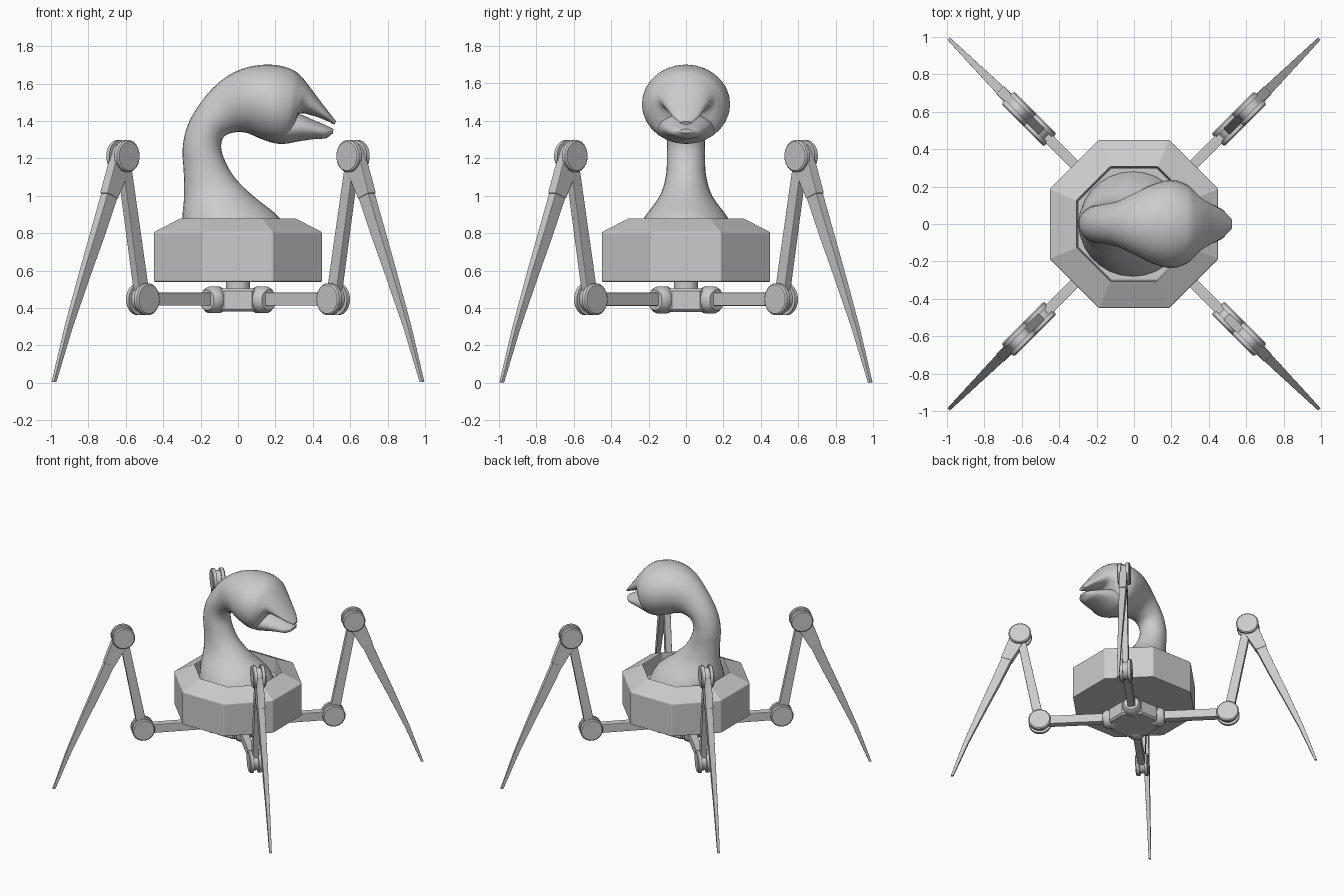
import bpy, bmesh
from math import sin, cos, pi, radians
from mathutils import Vector, Matrix

if "Cube" in bpy.data.objects:
    bpy.data.objects.remove(bpy.data.objects["Cube"])


def loft(name, rings, bevel=0, smooth=False):
    """Skin a list of equal-length point rings and cap both ends."""
    bm = bmesh.new()
    vs = [[bm.verts.new(p) for p in r] for r in rings]
    n = len(vs[0])
    for a, b in zip(vs, vs[1:]):
        for i in range(n):
            j = (i + 1) % n
            bm.faces.new((a[i], a[j], b[j], b[i]))
    bm.faces.new(vs[0][::-1])
    bm.faces.new(vs[-1])
    bmesh.ops.recalc_face_normals(bm, faces=bm.faces)
    me = bpy.data.meshes.new(name)
    bm.to_mesh(me)
    bm.free()
    ob = bpy.data.objects.new(name, me)
    bpy.context.collection.objects.link(ob)
    if bevel:
        m = ob.modifiers.new("bevel", "BEVEL")
        m.width = bevel
        m.segments = 2
    if smooth:
        bpy.ops.object.select_all(action='DESELECT')
        bpy.context.view_layer.objects.active = ob
        ob.select_set(True)
        bpy.ops.object.shade_smooth_by_angle(angle=radians(40))
    return ob


def circle(r, h, n, axis='Z', off=(0, 0, 0), turn=0.5):
    """Ring of n points around an axis at height h."""
    o, pts = Vector(off), []
    for i in range(n):
        a = 2 * pi * (i + turn) / n
        u, v = r * cos(a), r * sin(a)
        p = {'Z': (u, v, h), 'Y': (u, h, v), 'X': (h, u, v)}[axis]
        pts.append(o + Vector(p))
    return pts


def spline(keys, steps):
    """Catmull-Rom interpolation of tuples."""
    k = [Vector(q) for q in keys]
    out = []
    for i in range(len(k) - 1):
        p0, p1, p2, p3 = k[max(i - 1, 0)], k[i], k[i + 1], k[min(i + 2, len(k) - 1)]
        for s in range(steps):
            t = s / steps
            out.append(0.5 * (2 * p1 + (p2 - p0) * t + (2 * p0 - 5 * p1 + 4 * p2 - p3) * t * t
                              + (3 * p1 - p0 - 3 * p2 + p3) * t ** 3))
    return out + [k[-1]]


def organic(name, keys, steps=5, n=28):
    """Loft ellipses given as (x, z) of two opposite edge points and a half width."""
    rings = []
    for ax, az, bx, bz, w in spline(keys, steps):
        a, b = Vector((ax, 0, az)), Vector((bx, 0, bz))
        c, h = (a + b) / 2, (b - a) / 2
        rings.append([c + h * cos(2 * pi * i / n) + Vector((0, w * sin(2 * pi * i / n), 0))
                      for i in range(n)])
    return loft(name, rings, smooth=True)


def bar(name, secs, bevel=0.004):
    """Rectangular limb; sections are (centre r, z, half depth, half width, tilt)."""
    rings = []
    for r, z, d, w, tilt in secs:
        u = Vector((cos(tilt), 0, sin(tilt))) * d
        c, y = Vector((r, 0, z)), Vector((0, w, 0))
        rings.append([c - u - y, c + u - y, c + u + y, c - u + y])
    return loft(name, rings, bevel)


# Octagonal body with sloped shoulder and a sunken opening
k = 1 / cos(pi / 8)
loft("body", [circle(a * k, z, 8) for a, z in
              ((.45, .54), (.45, .805), (.305, .88), (.300, .76))], bevel=.006)

# Neck and head, from the flared base to the upper beak
organic("neck_and_head", [
    (.28, .77, -.295, .77, .28), (.225, .88, -.298, .88, .225),
    (.08, 1.0, -.288, 1.0, .140), (-.02, 1.1, -.290, 1.12, .107),
    (-.075, 1.2, -.296, 1.25, .102), (-.09, 1.27, -.275, 1.36, .102),
    (-.07, 1.32, -.225, 1.46, .108), (-.01, 1.34, -.14, 1.57, .125),
    (.05, 1.335, -.04, 1.65, .165), (.12, 1.305, .07, 1.692, .210),
    (.20, 1.280, .19, 1.70, .236), (.26, 1.282, .29, 1.675, .215),
    (.29, 1.33, .345, 1.63, .180), (.325, 1.435, .385, 1.58, .142),
    (.40, 1.428, .435, 1.513, .105), (.47, 1.403, .485, 1.448, .070),
    (.515, 1.380, .525, 1.398, .028)])
# Lower beak
organic("lower_beak", [
    (.19, 1.285, .20, 1.46, .17), (.25, 1.278, .27, 1.445, .155),
    (.33, 1.292, .34, 1.432, .135), (.40, 1.302, .41, 1.402, .110),
    (.47, 1.308, .475, 1.375, .078), (.508, 1.335, .51, 1.357, .033)])

# Turntable post and leg hub under the body
loft("hub_post", [circle(.066, z, 20) for z in (.49, .545)], smooth=True)
loft("leg_hub", [circle(r, z, 8) for r, z in
                 ((.18, .38), (.195, .393), (.195, .49), (.18, .503))])

# One leg along +x, then turned to the four diagonals
KNEE, TOP = (.72, 0, .447), (.87, 0, 1.212)
leg = [
    loft("leg_socket", [circle(r, x, 20, 'X', (0, 0, .443)) for x, r in
                        ((.13, .06), (.15, .072), (.21, .072), (.235, .055))], smooth=True),
    bar("leg_arm", [(.20, .447, .035, .028, pi / 2), (.70, .447, .035, .028, pi / 2)]),
    bar("leg_thigh", [(.725, .46, .036, .024, -.19), (.868, 1.20, .031, .024, -.19)]),
    bar("leg_shin_sleeve", [(.88, 1.20, .062, .027, .36), (.975, 1.0, .043, .029, .36)]),
    bar("leg_shin", [(.965, 1.02, .039, .026, .4), (1.06, .80, .034, .023, .4),
                     (1.15, .60, .028, .019, .36), (1.28, .30, .018, .014, .28),
                     (1.392, .003, .010, .009, 0)], bevel=.002),
]
for label, c in (("lower_knee", KNEE), ("upper_knee", TOP)):
    leg.append(loft(label + "_core", [circle(.068, y, 20, 'Y', c) for y in (-.03, .03)], smooth=True))
    for s in (-1, 1):
        leg.append(loft(label + "_disc", [circle(r, s * y, 20, 'Y', c) for y, r in
                   ((.018, .086), (.041, .086), (.048, .078))], smooth=True))

for i in range(4):
    turn = Matrix.Rotation(pi / 4 + i * pi / 2, 4, 'Z')
    for part in leg:
        ob = part if i == 3 else part.copy()
        if i < 3:
            bpy.context.collection.objects.link(ob)
        ob.matrix_world = turn
